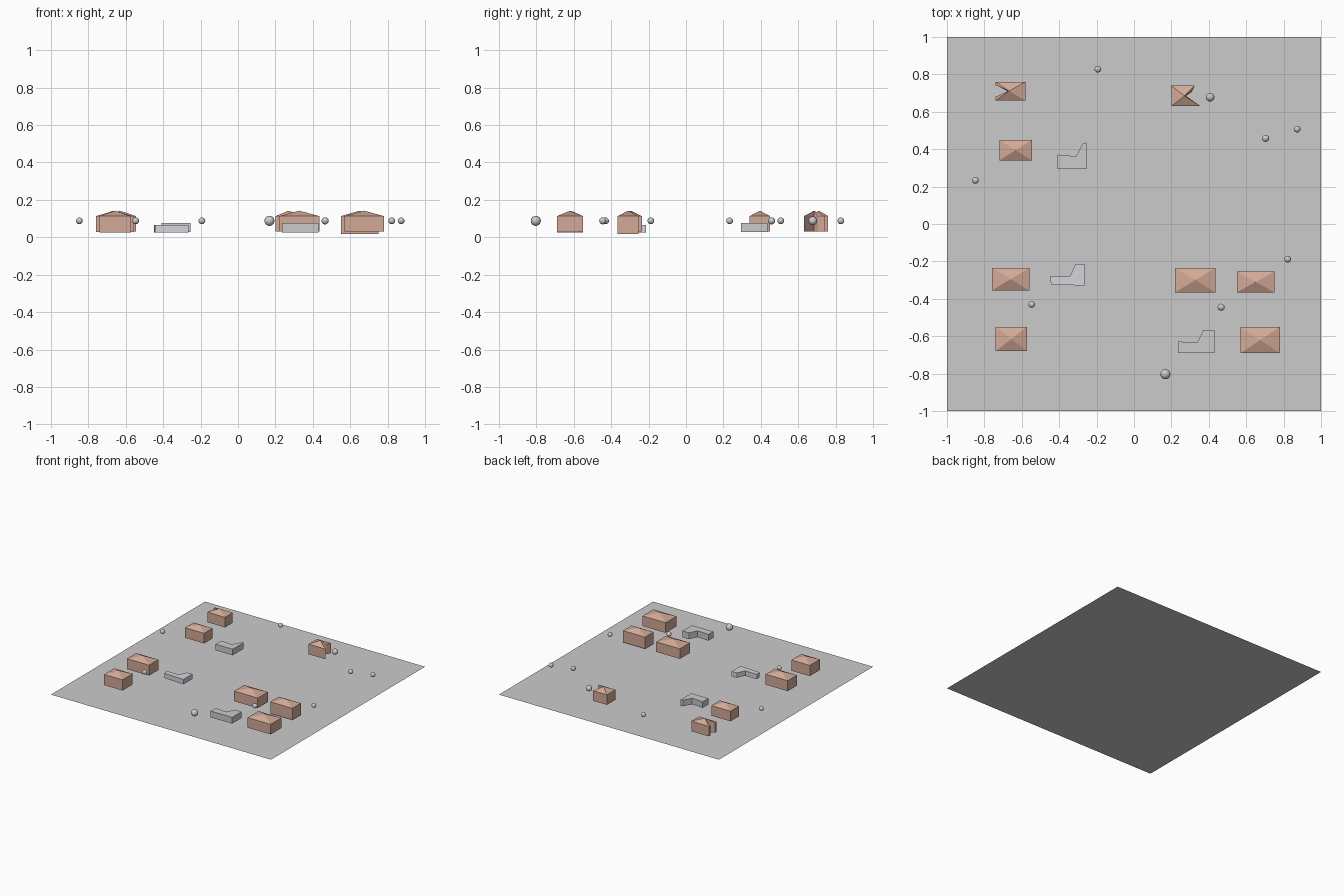
import bpy, bmesh

if "Cube" in bpy.data.objects:
    bpy.data.objects.remove(bpy.data.objects["Cube"])

brick = bpy.data.materials.new("brick")
brick.diffuse_color = (0.65, 0.40, 0.31, 1)
brick.use_nodes = True
brick.node_tree.nodes["Principled BSDF"].inputs["Base Color"].default_value = brick.diffuse_color
slate = bpy.data.materials.new("slate")
slate.diffuse_color = (0.66, 0.66, 0.72, 1)
slate.use_nodes = True
slate.node_tree.nodes["Principled BSDF"].inputs["Base Color"].default_value = slate.diffuse_color


def block(name, outline, z0, z1, apex=None, mat=None):
    """Extruded outline with a flat top, or a roof fanned up to an apex."""
    bm = bmesh.new()
    low = [bm.verts.new((x, y, z0)) for x, y in outline]
    top = [bm.verts.new((x, y, z1)) for x, y in outline]
    n = len(outline)
    tip = bm.verts.new(apex) if apex else None
    for i in range(n):
        j = (i + 1) % n
        bm.faces.new((low[i], low[j], top[j], top[i]))
        if tip:
            bm.faces.new((top[i], top[j], tip))
    bm.faces.new(low[::-1])
    if not tip:
        bm.faces.new(top)
    bmesh.ops.recalc_face_normals(bm, faces=bm.faces)
    me = bpy.data.meshes.new(name)
    bm.to_mesh(me)
    bm.free()
    ob = bpy.data.objects.new(name, me)
    bpy.context.collection.objects.link(ob)
    if mat:
        me.materials.append(mat)


# Ground sheet
bpy.ops.mesh.primitive_plane_add(size=2)
bpy.context.object.name = "ground"

# Rectangular houses with hipped roofs: x0, x1, y0, y1, base z
EAVE, PEAK = 0.113, 0.142
houses = [
    (-0.72, -0.545, 0.34, 0.45, 0.03),
    (-0.76, -0.56, -0.355, -0.235, 0.027),
    (-0.74, -0.573, -0.68, -0.55, 0.025),
    (0.22, 0.435, -0.365, -0.235, 0.03),
    (0.55, 0.75, -0.365, -0.255, 0.017),
    (0.57, 0.78, -0.69, -0.55, 0.03),
]
for i, (x0, x1, y0, y1, z) in enumerate(houses):
    block(f"house_{i + 1}", [(x0, y0), (x1, y0), (x1, y1), (x0, y1)], z, EAVE,
          ((x0 + x1) / 2, (y0 + y1) / 2, PEAK), brick)

# Two houses with a deep notch cut into one end
block("notched_house_left",
      [(-0.74, 0.66), (-0.58, 0.66), (-0.58, 0.76), (-0.74, 0.76),
       (-0.74, 0.742), (-0.70, 0.723), (-0.676, 0.711), (-0.70, 0.695), (-0.74, 0.68)],
      0.03, EAVE, (-0.668, 0.711, PEAK), brick)
block("notched_house_right",
      [(0.20, 0.63), (0.355, 0.63), (0.32, 0.655), (0.278, 0.685),
       (0.308, 0.705), (0.325, 0.74), (0.20, 0.74)],
      0.03, EAVE, (0.27, 0.685, PEAK), brick)

# Low L-shaped buildings
block("low_building_back",
      [(-0.41, 0.295), (-0.255, 0.295), (-0.255, 0.435), (-0.273, 0.432),
       (-0.31, 0.362), (-0.41, 0.371)], 0.027, 0.077)
block("low_building_middle",
      [(-0.443, -0.322), (-0.265, -0.33), (-0.265, -0.213), (-0.312, -0.215),
       (-0.343, -0.28), (-0.45, -0.279)], 0.025, 0.065, mat=slate)
block("low_building_front",
      [(0.235, -0.69), (0.43, -0.69), (0.43, -0.568), (0.37, -0.568),
       (0.338, -0.635), (0.235, -0.628)], 0.025, 0.077)

# Round tree crowns: x, y, radius
trees = [(-0.193, 0.828, 0.018), (0.407, 0.678, 0.023), (0.704, 0.458, 0.019),
         (0.872, 0.507, 0.018), (-0.848, 0.233, 0.018), (-0.547, -0.43, 0.018),
         (0.822, -0.188, 0.018), (0.466, -0.445, 0.019), (0.168, -0.803, 0.027)]
for i, (x, y, r) in enumerate(trees):
    bpy.ops.mesh.primitive_uv_sphere_add(segments=20, ring_count=12, radius=r,
                                         location=(x, y, 0.088))
    bpy.context.object.name = f"tree_{i + 1}"
    bpy.ops.object.shade_smooth()
